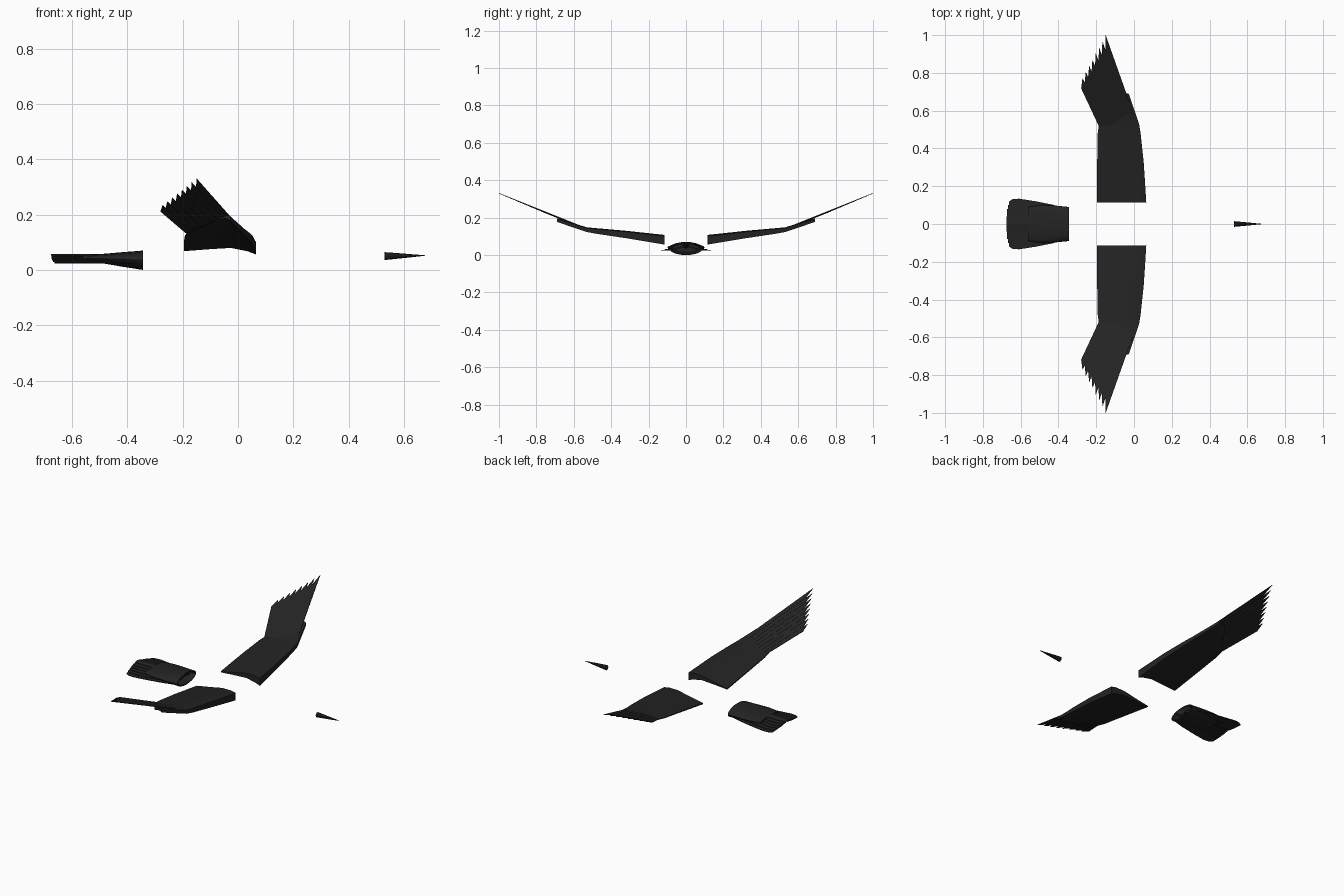
import bpy, bmesh, math
from mathutils import Vector

old = bpy.data.objects.get("Cube")
if old:
    bpy.data.objects.remove(old, do_unlink=True)


def material(name, colour):
    m = bpy.data.materials.new(name)
    m.use_nodes = True
    m.diffuse_color = (*colour, 1)
    bsdf = m.node_tree.nodes["Principled BSDF"]
    bsdf.inputs["Base Color"].default_value = (*colour, 1)
    bsdf.inputs["Roughness"].default_value = 0.8
    return m


BLACK = material("feather black", (0.017, 0.017, 0.017))
GREY = material("down grey", (0.1, 0.095, 0.08))


def finish(name, bm, mats, mirror=False, thick=0, smooth=False):
    bmesh.ops.recalc_face_normals(bm, faces=bm.faces)
    me = bpy.data.meshes.new(name)
    bm.to_mesh(me)
    bm.free()
    for m in mats:
        me.materials.append(m)
    ob = bpy.data.objects.new(name, me)
    bpy.context.collection.objects.link(ob)
    if thick:
        s = ob.modifiers.new("thickness", 'SOLIDIFY')
        s.thickness, s.offset = thick, 0
    if mirror:
        ob.modifiers.new("mirror", 'MIRROR').use_axis = (False, True, False)
    if smooth:
        bpy.ops.object.select_all(action='DESELECT')
        ob.select_set(True)
        bpy.context.view_layer.objects.active = ob
        bpy.ops.object.shade_smooth_by_angle(angle=math.radians(35))
    return ob


def loft(bm, rings, caps=(True, True)):
    rows = [[bm.verts.new(p) for p in ring] for ring in rings]
    for a, b in zip(rows, rows[1:]):
        for i in range(len(a)):
            j = (i + 1) % len(a)
            bm.faces.new((a[i], a[j], b[j], b[i]))
    for row, cap in zip((rows[0], rows[-1]), caps):
        if cap:
            bm.faces.new(row)


# Inner wings: cambered section, thick at the leading edge
CHORD = (0, 0.12, 0.35, 0.65, 1)
TOP = (0.95, 1.1, 1.08, 0.75, 0.4)
BOTTOM = (0, 0.25, 0.5, 0.4, 0.25)


def wing_section(y, lead, trail, z, height):
    def point(t, h):
        return (lead + (trail - lead) * t, y, z + h * height)
    return ([point(t, h) for t, h in zip(CHORD, TOP)] +
            [point(t, h) for t, h in reversed(list(zip(CHORD, BOTTOM)))])


bm = bmesh.new()
loft(bm, [wing_section(0.115, 0.065, -0.195, 0.056, 0.047),
          wing_section(0.32, 0.052, -0.195, 0.09, 0.036),
          wing_section(0.48, 0.035, -0.192, 0.114, 0.027),
          wing_section(0.53, 0.027, -0.185, 0.123, 0.023),
          wing_section(0.69, -0.028, -0.075, 0.177, 0.018)])
finish("inner_wings", bm, [BLACK], mirror=True, smooth=True)

# Outer wings: fan of pointed flight feathers
COUNT = 9
root_a, root_b = Vector((0.02, 0.52)), Vector((-0.187, 0.52))
tip_a, tip_b = Vector((-0.15, 1.0)), Vector((-0.29, 0.74))


def lift(p, layer):
    return (p.x, p.y, 0.138 + (p.y - 0.52) * 0.4 - layer * 0.0008)


bm = bmesh.new()
for i in range(COUNT):
    f, g = i / (COUNT - 1), min(1, (i + 1) / (COUNT - 1))
    front, back = root_a.lerp(root_b, f), root_a.lerp(root_b, g)
    tip, next_tip = tip_a.lerp(tip_b, f), tip_a.lerp(tip_b, g)
    outline = [front, tip]
    if i < COUNT - 1:
        outline += [back.lerp(next_tip, 0.9), back]
        bm.faces.new([bm.verts.new(lift(p, i)) for p in outline])
finish("flight_feathers", bm, [BLACK], mirror=True, thick=0.003)

# Tail: layered feathers, centre on top and outer ones lower
SHAPE = ((-0.37, 0.085), (-0.43, 0.102), (-0.52, 0.12),
         (-0.61, 0.134), (-0.655, 0.131), (-0.675, 0.118))
PAIRS = 6
bm = bmesh.new()
for k in range(PAIRS):
    outer = (k + 1) / PAIRS
    inner = max(0, outer - 0.45)
    z = 0.055 - 0.0052 * k
    rows = []
    for x, w in SHAPE:
        x += 0.012 * outer ** 3 if x < -0.65 else 0
        rows.append([bm.verts.new((x, w * s, z - d))
                     for s, d in ((inner, 0), (outer, 0.004))])
    for a, b in zip(rows, rows[1:]):
        bm.faces.new((a[0], a[1], b[1], b[0]))
finish("tail_feathers", bm, [BLACK], mirror=True, thick=0.004)


# Tail base: flattened open collar with pale down inside
def oval(x, w, h, z, n=20):
    return [(x, w * math.cos(math.tau * i / n), z + h * math.sin(math.tau * i / n))
            for i in range(n)]


bm = bmesh.new()
loft(bm, [oval(-0.56, 0.09, 0.012, 0.042), oval(-0.49, 0.1, 0.017, 0.041),
          oval(-0.42, 0.098, 0.026, 0.038), oval(-0.343, 0.09, 0.035, 0.035),
          oval(-0.343, 0.083, 0.03, 0.035), oval(-0.385, 0.07, 0.022, 0.037)])
bm.faces.ensure_lookup_table()
for face in bm.faces:
    c = face.calc_center_median()
    inside = (c.y / 0.085) ** 2 + ((c.z - 0.036) / 0.028) ** 2 < 1
    if -0.386 < c.x < -0.35 and inside and c.z > 0.045 and abs(c.y) < 0.05:
        face.material_index = 1
finish("tail_base", bm, [BLACK, GREY], smooth=True)

# Beak: slim pointed cone
bm = bmesh.new()
loft(bm, [oval(0.53, 0.015, 0.015, 0.05, 10), oval(0.6, 0.0085, 0.0085, 0.051, 10),
          oval(0.675, 0.001, 0.001, 0.052, 10)])
finish("beak", bm, [BLACK], smooth=True)
